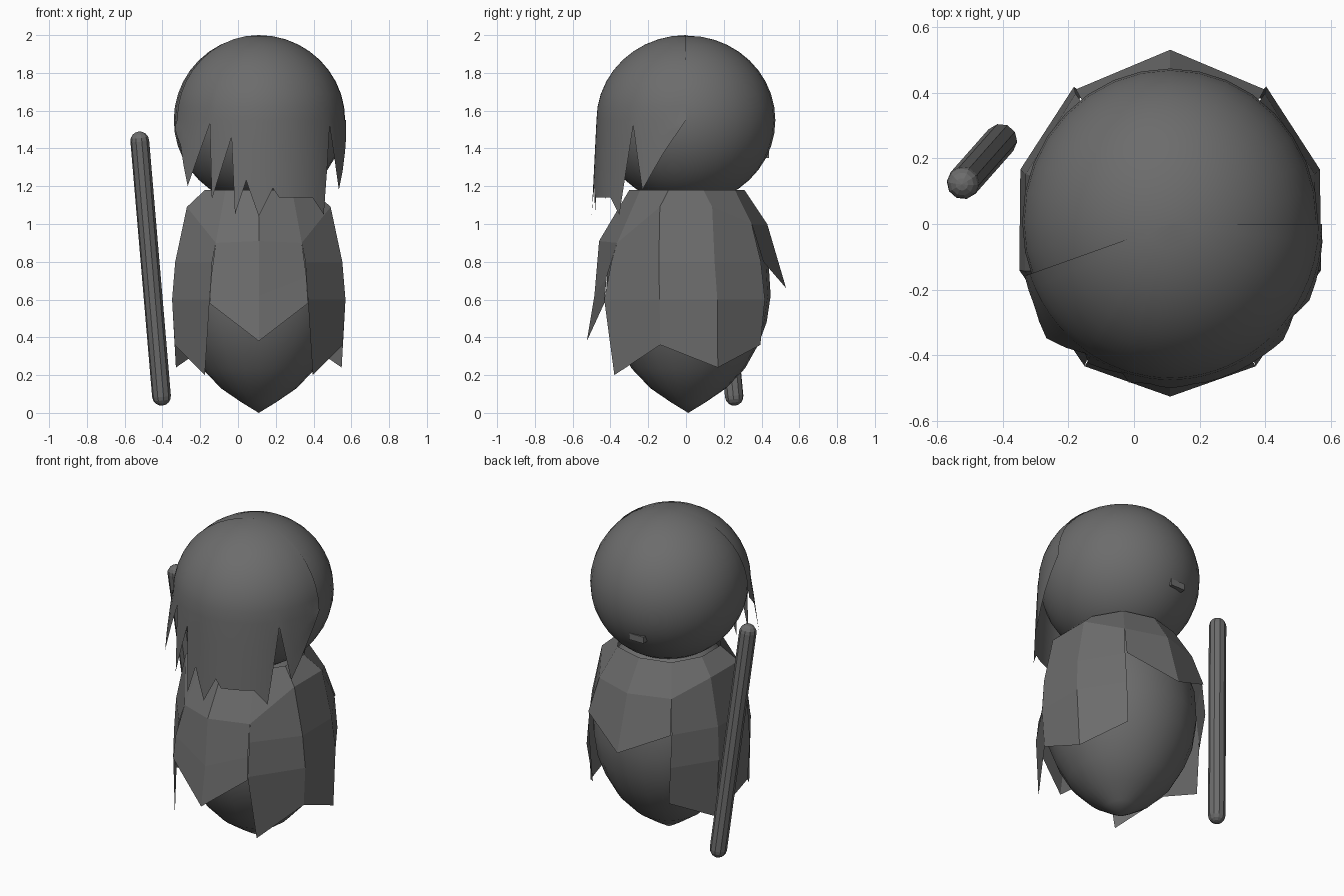
import bpy, bmesh
from math import sin, cos, radians, pi, ceil
from mathutils import Vector

if "Cube" in bpy.data.objects:
    bpy.data.objects.remove(bpy.data.objects["Cube"])

CX = 0.11          # axis of the figure
HEAD_Z = 1.55
dark = bpy.data.materials.new("dark_grey")
dark.diffuse_color = (0.15, 0.15, 0.15, 1)
dark.use_nodes = True
dark.node_tree.nodes["Principled BSDF"].inputs["Base Color"].default_value = dark.diffuse_color


def finish(bm, name, smooth=False):
    bmesh.ops.remove_doubles(bm, verts=bm.verts, dist=0.0005)
    bmesh.ops.recalc_face_normals(bm, faces=bm.faces)
    me = bpy.data.meshes.new(name)
    bm.to_mesh(me)
    bm.free()
    me.materials.append(dark)
    ob = bpy.data.objects.new(name, me)
    bpy.context.collection.objects.link(ob)
    for p in me.polygons:
        p.use_smooth = smooth
    return ob


def polar(r, deg, z, sx=1.0, y=0.0):
    a = radians(deg)
    return Vector((CX + sx * r * cos(a), y + r * sin(a), z))


def bridge(bm, columns):
    """Skin neighbouring columns of equal length."""
    vs = [[bm.verts.new(p) for p in c] for c in columns]
    for a, b in zip(vs, vs[1:]):
        for i in range(len(a) - 1):
            bm.faces.new((a[i], a[i + 1], b[i + 1], b[i]))


# Head: smooth ball
bm = bmesh.new()
bmesh.ops.create_uvsphere(bm, u_segments=32, v_segments=20, radius=1)
for v in bm.verts:
    v.co = Vector((CX + v.co.x * 0.45, 0.006 + v.co.y * 0.467, HEAD_Z + v.co.z * 0.447))
finish(bm, "head", True)

# Small nub on the back of the head
bm = bmesh.new()
bmesh.ops.create_cube(bm, size=1)
for v in bm.verts:
    v.co = Vector((0.04 + v.co.x * 0.10, 0.415 + v.co.y * 0.05, 1.37 + v.co.z * 0.04))
finish(bm, "head_nub")

# Body: lathed egg with a pointed base
profile = [(0, 0), (.09, .055), (.2, .13), (.3, .235), (.37, .36), (.415, .48), (.436, .62),
           (.425, .8), (.37, .97), (.3, 1.1), (.2, 1.18), (0, 1.22)]
bm = bmesh.new()
bridge(bm, [[polar(r, 15 * k, z, y=.012) for r, z in profile] for k in range(25)])
finish(bm, "body", True)

# Cloak: ten-sided flat panels, columns of (radius, angle, height) mirrored left to right
front = [[(.30, -90, 1.18), (.46, -90, .91), (.485, -90, .62), (.525, -90, .38)],
         [(.30, -54, 1.18), (.43, -58, .90), (.49, -59, .72), (.505, -59, .58)]]
side = [[(.30, -54, 1.18), (.43, -58, .90), (.465, -58, .80), (.505, -59, .60), (.475, -53, .20)],
        [(.30, -18, 1.18), (.405, -20, 1.09), (.465, -18, .80), (.48, -17, .60), (.465, -17, .36)],
        [(.30, 18, 1.18), (.405, 20, 1.09), (.465, 19, .80), (.485, 20, .60), (.47, 21, .24)],
        [(.32, 54, 1.18), (.43, 54, 1.0), (.49, 54, .80), (.51, 55, .60), (.475, 56, .36)]]
back = [[(.32, 54, 1.18), (.43, 54, 1.0), (.50, 55, .80)],
        [(.31, 90, 1.18), (.43, 90, 1.0), (.53, 90, .66)]]
bm = bmesh.new()
for mirror in (False, True):
    for panel in (front, side, back):
        bridge(bm, [[polar(r, 180 - a if mirror else a, z) for r, a, z in c] for c in panel])
finish(bm, "cloak")

# Hair: front sector of a dome that runs down into a jagged fringe (angle, hem height)
hem = [(-161, 1.50), (-150, 1.42), (-138, 1.20), (-124, 1.53), (-121, 1.13), (-108, 1.46),
       (-105, 1.05), (-98, 1.23), (-90, 1.04), (-81, 1.19), (-77, 1.14), (-54, 1.14),
       (-45, 1.05), (-36, 1.52), (-28, 1.18), (-14, 1.38), (0, 1.55)]
fine = []
for (a0, z0), (a1, z1) in zip(hem, hem[1:]):
    n = ceil((a1 - a0) / 7)
    fine += [(a0 + (a1 - a0) * k / n, z0 + (z1 - z0) * k / n) for k in range(n)]
fine.append(hem[-1])
cols = []
for a, z in fine:
    c = []
    for k in range(11):
        t = k / 10 * pi / 2
        c.append(polar(0.474 * sin(t), a, HEAD_Z + 0.45 * cos(t), 0.965))
    flare = 0.13 if a < -124 else 0.05       # left strands stand off more
    for k in range(1, 4):
        zz = HEAD_Z + (z - HEAD_Z) * k / 3
        c.append(polar(0.474 + flare * (HEAD_Z - zz), a, zz, 0.975))
    cols.append(c)
bm = bmesh.new()
bridge(bm, cols)
bmesh.ops.dissolve_degenerate(bm, edges=bm.edges, dist=0.0005)
finish(bm, "hair", True)

# Staff: leaning ten-sided rod with rounded ends
lo, hi, rad = Vector((-.405, .255, .088)), Vector((-.52, .125, 1.44)), 0.05
rod = [(rad * sin(t * pi / 8), -rad * cos(t * pi / 8)) for t in range(5)]
length = (hi - lo).length
rod += [(r, length - h) for r, h in reversed(rod)]
rot = (hi - lo).to_track_quat('Z', 'Y')
bm = bmesh.new()
bridge(bm, [[lo + rot @ Vector((r * cos(pi * k / 5), r * sin(pi * k / 5), h)) for r, h in rod]
            for k in range(11)])
finish(bm, "staff")
